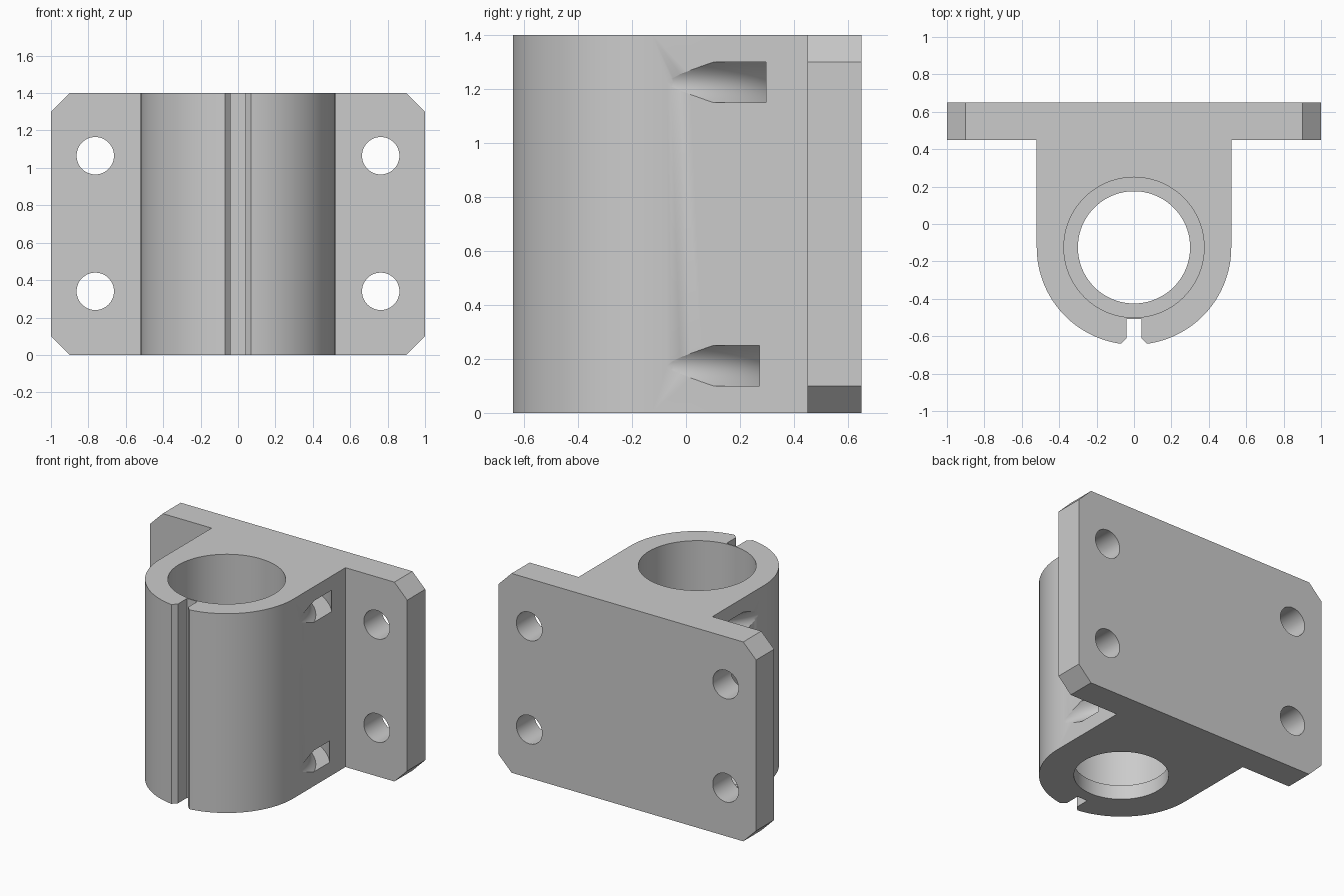
import bpy, bmesh, math
from mathutils import Matrix, Vector

if "Cube" in bpy.data.objects:
    bpy.data.objects.remove(bpy.data.objects["Cube"], do_unlink=True)

HEIGHT = 1.4
AXIS_Y = -0.125      # centre line of the bore
CLAMP_R = 0.52

grey = bpy.data.materials.new("plain grey")
grey.use_nodes = True
colour = (0.6, 0.6, 0.6, 1)
grey.diffuse_color = colour
grey.node_tree.nodes["Principled BSDF"].inputs["Base Color"].default_value = colour


def finish(name, bm):
    bmesh.ops.recalc_face_normals(bm, faces=bm.faces)
    mesh = bpy.data.meshes.new(name)
    bm.to_mesh(mesh)
    bm.free()
    mesh.materials.append(grey)
    obj = bpy.data.objects.new(name, mesh)
    bpy.context.collection.objects.link(obj)
    return obj


def prism(name, points, direction):
    """Extrude a closed outline along a direction."""
    bm = bmesh.new()
    face = bm.faces.new([bm.verts.new(p) for p in points])
    ext = bmesh.ops.extrude_face_region(bm, geom=[face])
    verts = [g for g in ext["geom"] if isinstance(g, bmesh.types.BMVert)]
    bmesh.ops.translate(bm, verts=verts, vec=Vector(direction))
    return finish(name, bm)


def cylinder(name, radius, depth, centre, rotation=Matrix(), segments=96):
    bm = bmesh.new()
    bmesh.ops.create_cone(bm, cap_ends=True, segments=segments, radius1=radius,
                          radius2=radius, depth=depth,
                          matrix=Matrix.Translation(centre) @ rotation)
    return finish(name, bm)


def strap_ring(name, bottom, top, outer):
    """Ring around the bore with a rounded inner side."""
    mid, half = (bottom + top) / 2, (top - bottom) / 2
    section = [(outer, bottom), (outer, top)]
    for i in range(11):
        t = 1 - i / 5
        section.append((0.523 + 0.044 * t * t, mid + half * t))
    bm = bmesh.new()
    steps = 128
    rings = []
    for s in range(steps):
        a = 2 * math.pi * s / steps
        rings.append([bm.verts.new((r * math.cos(a), AXIS_Y + r * math.sin(a), z))
                      for r, z in section])
    n = len(section)
    for s in range(steps):
        a, b = rings[s], rings[(s + 1) % steps]
        for i in range(n):
            j = (i + 1) % n
            bm.faces.new((a[i], b[i], b[j], a[j]))
    return finish(name, bm)


def combine(target, other, operation):
    other.hide_render = True
    mod = target.modifiers.new(operation.title(), 'BOOLEAN')
    mod.operation = operation
    mod.solver = 'EXACT'
    mod.object = other
    bpy.context.view_layer.objects.active = target
    bpy.ops.object.modifier_apply(modifier=mod.name)
    bpy.data.objects.remove(other, do_unlink=True)


# Clamp outline: right half with split, then mirrored
half = [(0.04, -0.508), (0.04, -0.61)]
start = math.asin(0.07 / CLAMP_R)
for i in range(41):
    a = start + (math.pi / 2 - start) * i / 40
    half.append((CLAMP_R * math.sin(a), AXIS_Y - CLAMP_R * math.cos(a)))
half.append((CLAMP_R, 0.55))
outline = half + [(-x, y) for x, y in reversed(half)]
clamp = prism("clamp", [(x, y, 0) for x, y in outline], (0, 0, HEIGHT))

# Mounting plate with cut corners
quarter = [(1, 0.6), (0.9, 0.7)]
side = quarter + [(-x, z) for x, z in reversed(quarter)]
octagon = side + [(-x, -z) for x, z in side]
bracket = prism("mounting_bracket", [(x, 0.45, z + HEIGHT / 2) for x, z in octagon], (0, 0.2, 0))
combine(bracket, clamp, 'UNION')

# Bore with a retaining lip at the bottom
combine(bracket, cylinder("bore", 0.375, 1.4, (0, AXIS_Y, 0.8)), 'DIFFERENCE')
combine(bracket, cylinder("lip_opening", 0.3, 0.4, (0, AXIS_Y, 0.1)), 'DIFFERENCE')

# Screw holes
sideways = Matrix.Rotation(math.pi / 2, 4, 'X')
for x in (-0.763, 0.763):
    for z in (0.34, 1.065):
        combine(bracket, cylinder("screw_hole", 0.1, 0.6, (x, 0.55, z), sideways, 48), 'DIFFERENCE')

# Curved strap channels behind the bore
combine(bracket, strap_ring("lower_channel", 0.1, 0.25, 0.655), 'DIFFERENCE')
combine(bracket, strap_ring("upper_channel", 1.15, 1.3, 0.67), 'DIFFERENCE')

# Smooth round walls, crisp edges
bpy.ops.object.select_all(action='DESELECT')
bracket.select_set(True)
bpy.context.view_layer.objects.active = bracket
bpy.ops.object.shade_smooth_by_angle(angle=math.radians(25))
